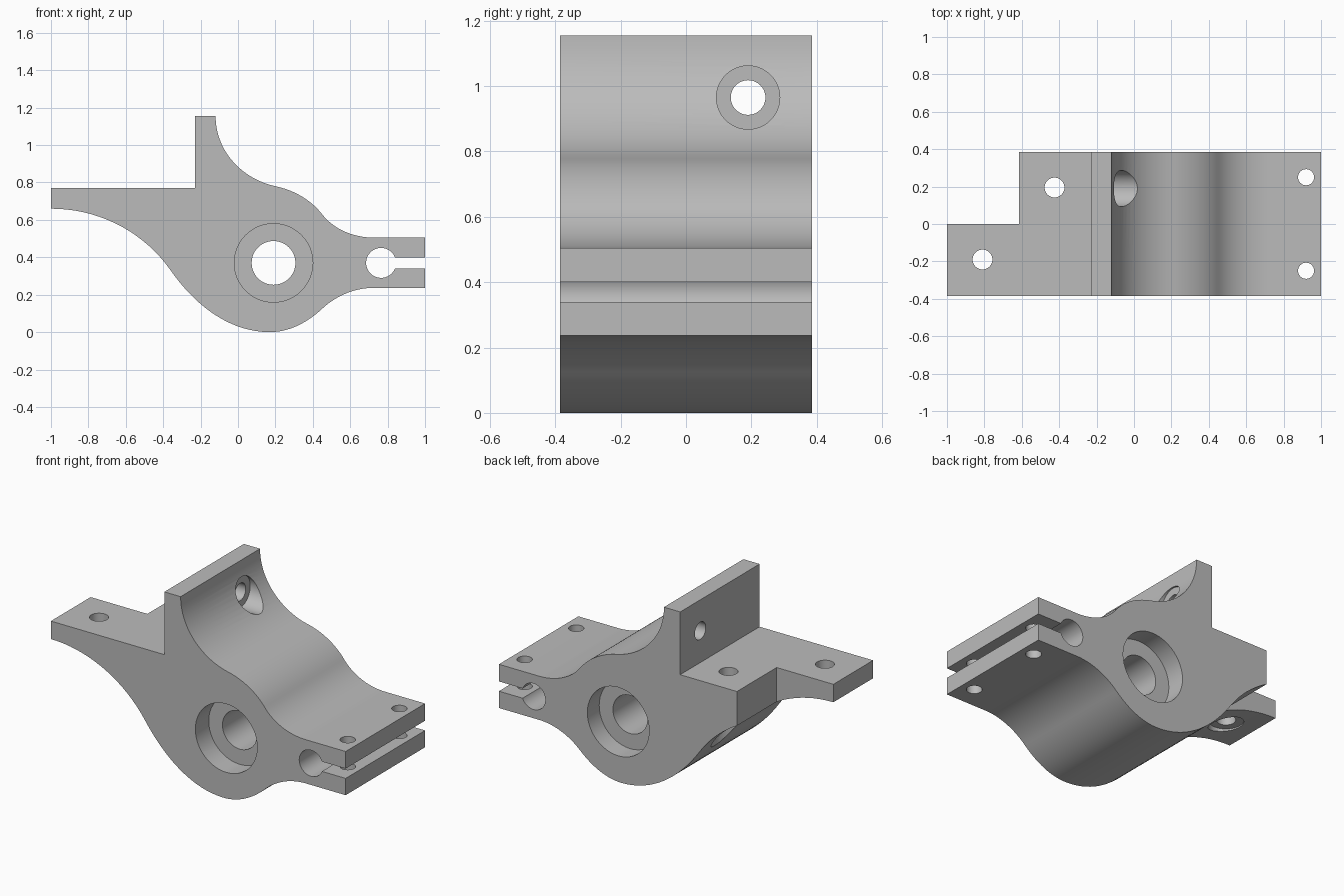
import bpy, bmesh, math
from mathutils import Vector, Matrix
from mathutils.geometry import interpolate_bezier

cube = bpy.data.objects.get("Cube")
if cube:
    bpy.data.objects.remove(cube, do_unlink=True)

gray = bpy.data.materials.new("plain gray")
gray.use_nodes = True
gray.diffuse_color = (0.5, 0.5, 0.5, 1)
gray.node_tree.nodes["Principled BSDF"].inputs["Base Color"].default_value = (0.5, 0.5, 0.5, 1)

HALF = 0.385  # half of the bracket depth


def make_object(name, bm):
    bmesh.ops.recalc_face_normals(bm, faces=bm.faces)
    mesh = bpy.data.meshes.new(name)
    bm.to_mesh(mesh)
    bm.free()
    mesh.materials.append(gray)
    ob = bpy.data.objects.new(name, mesh)
    bpy.context.collection.objects.link(ob)
    return ob


def smooth_run(knots, steps=18):
    """Chain of arc-like curves through (x, z, heading in degrees)."""
    points = []
    for (x0, z0, a0), (x1, z1, a1) in zip(knots, knots[1:]):
        p, q = Vector((x0, z0, 0)), Vector((x1, z1, 0))
        turn = math.radians(abs(a1 - a0))
        reach = 4 / 3 * math.tan(turn / 4) * (q - p).length / (2 * math.sin(turn / 2))
        d0, d1 = (Vector((math.cos(math.radians(a)), math.sin(math.radians(a)), 0)) * reach
                  for a in (a0, a1))
        seg = interpolate_bezier(p, p + d0, q - d1, q, steps)
        points += [(v.x, v.y) for v in (seg[1:] if points else seg)]
    return points


# Bracket body: side profile extruded through the depth
upper = smooth_run([(-0.12, 1.155, -90), (0.2, 0.78, -12), (0.45, 0.63, -52), (0.73, 0.505, 0)])
lower = smooth_run([(0.73, 0.237, 180), (0.45, 0.125, 223), (0.17, 0, 180),
                    (-0.36, 0.33, 125), (-1, 0.66, 180)])
profile = ([(-1, 0.77), (-0.23, 0.77), (-0.23, 1.155)] + upper
           + [(1, 0.505), (1, 0.237)] + lower)
bm = bmesh.new()
face = bm.faces.new([bm.verts.new((x, -HALF, z)) for x, z in profile])
extruded = bmesh.ops.extrude_face_region(bm, geom=[face])["geom"]
bmesh.ops.translate(bm, vec=(0, 2 * HALF, 0),
                    verts=[g for g in extruded if isinstance(g, bmesh.types.BMVert)])
body = make_object("bracket_body", bm)


def cut(cutter):
    cutter.hide_render = True
    mod = body.modifiers.new("cut", 'BOOLEAN')
    mod.operation, mod.solver, mod.object = 'DIFFERENCE', 'EXACT', cutter
    bpy.context.view_layer.objects.active = body
    bpy.ops.object.modifier_apply(modifier=mod.name)
    bpy.data.objects.remove(cutter, do_unlink=True)


def bore(name, start, end, radius):
    start, end = Vector(start), Vector(end)
    axis = end - start
    bm = bmesh.new()
    bmesh.ops.create_cone(bm, cap_ends=True, segments=48, radius1=radius, radius2=radius,
                          depth=axis.length,
                          matrix=Matrix.Translation((start + end) / 2)
                          @ axis.to_track_quat('Z', 'Y').to_matrix().to_4x4())
    cut(make_object(name, bm))


def box_cut(name, low, high):
    low, high = Vector(low), Vector(high)
    bm = bmesh.new()
    bmesh.ops.create_cube(bm, size=1, matrix=Matrix.Translation((low + high) / 2)
                          @ Matrix.Diagonal((*(high - low), 1)))
    cut(make_object(name, bm))


# Flange notch and clamp slot
box_cut("flange_notch", (-1.2, 0, 0.2), (-0.615, 0.6, 0.9))
box_cut("clamp_slot", (0.78, -0.6, 0.34), (1.2, 0.6, 0.4))
bore("clamp_relief", (0.765, -0.6, 0.37), (0.765, 0.6, 0.37), 0.08)

# Main bearing bore with a recess on each side
bore("main_bore", (0.19, -0.6, 0.37), (0.19, 0.6, 0.37), 0.117)
bore("front_recess", (0.19, -0.6, 0.37), (0.19, -HALF + 0.13, 0.37), 0.21)
bore("back_recess", (0.19, 0.6, 0.37), (0.19, HALF - 0.115, 0.37), 0.21)

# Flange holes, counterbored from below
for x, y in ((-0.425, 0.195), (-0.81, -0.19)):
    bore("flange_hole", (x, y, 0.1), (x, y, 1), 0.053)
    bore("flange_counterbore", (x, y, 0.1), (x, y, 0.662), 0.097)

# Upright wall hole, counterbored from the curved side
bore("wall_hole", (-0.4, 0.19, 0.965), (0.4, 0.19, 0.965), 0.053)
bore("wall_counterbore", (-0.118, 0.19, 0.965), (0.4, 0.19, 0.965), 0.097)

# Clamp screw holes
for y in (-0.25, 0.25):
    bore("clamp_hole", (0.92, y, 0), (0.92, y, 0.8), 0.043)

bpy.ops.object.select_all(action='DESELECT')
body.select_set(True)
bpy.context.view_layer.objects.active = body
bpy.ops.object.shade_smooth_by_angle(angle=math.radians(25))
